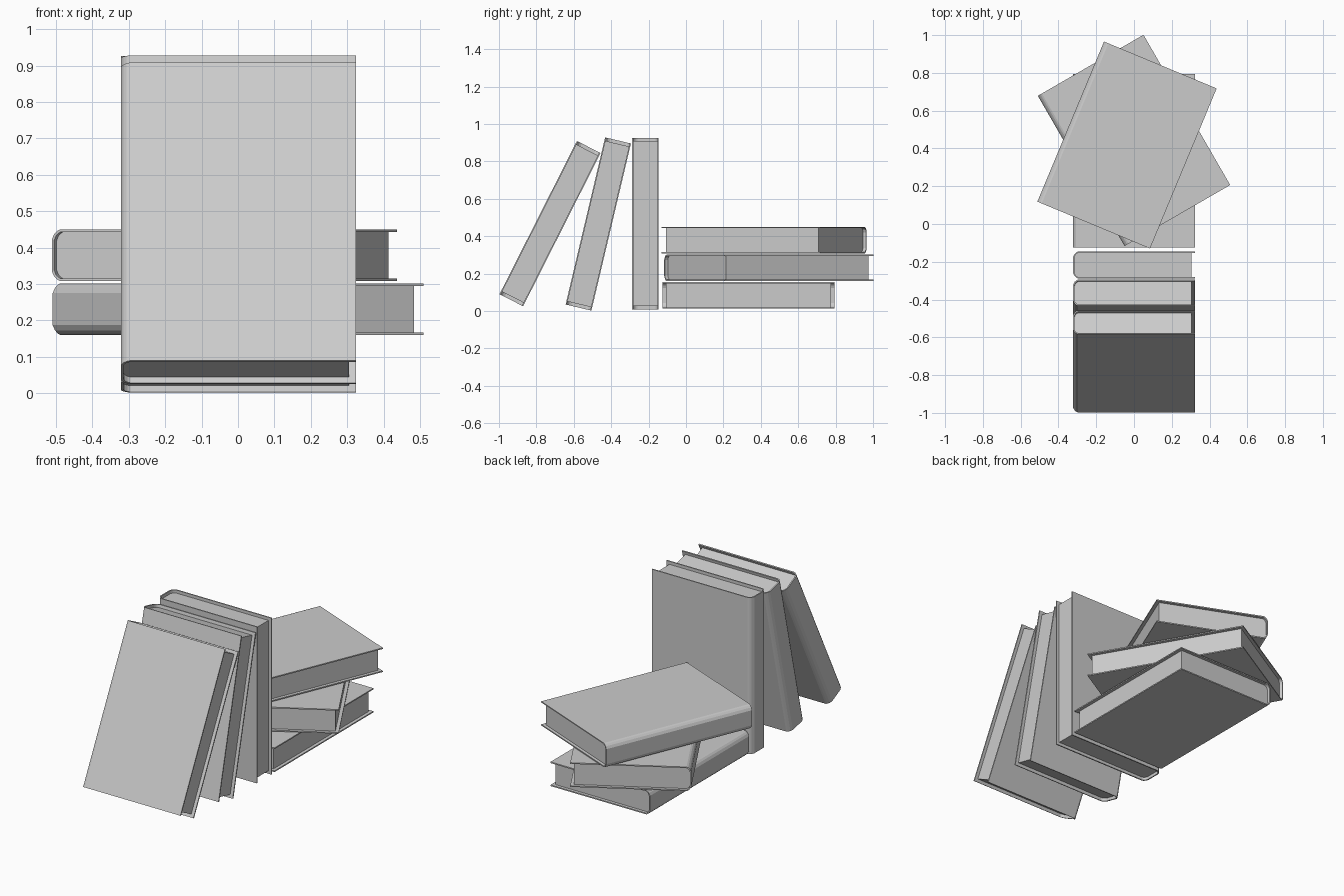
import bpy, bmesh
from math import radians
from mathutils import Matrix

if "Cube" in bpy.data.objects:
    bpy.data.objects.remove(bpy.data.objects["Cube"])

L, T, W = 0.918, 0.142, 0.646      # book length, thickness, width
INSET, BOARD = 0.018, 0.007        # page inset, cover board thickness
R = W / 2

# Upper half of the rounded spine, from board edge to the flat back
OUTER = [(R, T/2), (-R + 0.025, T/2), (-R + 0.016, T/2 - 0.004),
         (-R + 0.007, T/2 - 0.013), (-R, T/2 - 0.027)]
INNER = [(R, T/2 - BOARD), (-R + 0.026, T/2 - BOARD), (-R + 0.019, T/2 - 0.011),
         (-R + 0.012, T/2 - 0.018), (-R + 0.007, T/2 - 0.030)]


def mirrored(half):
    """Half profile continued by its reflection in z."""
    return half + [(x, -z) for x, z in reversed(half)]


def extrude(name, profile, length, matrix):
    """Extrude an x-z profile along local y, centred."""
    bm = bmesh.new()
    face = bm.faces.new([bm.verts.new((x, -length / 2, z)) for x, z in profile])
    ext = bmesh.ops.extrude_face_region(bm, geom=[face])
    new = [v for v in ext['geom'] if isinstance(v, bmesh.types.BMVert)]
    bmesh.ops.translate(bm, verts=new, vec=(0, length, 0))
    bmesh.ops.recalc_face_normals(bm, faces=bm.faces)
    mesh = bpy.data.meshes.new(name)
    bm.to_mesh(mesh)
    bm.free()
    ob = bpy.data.objects.new(name, mesh)
    bpy.context.collection.objects.link(ob)
    ob.matrix_world = matrix


def book(name, loc, axis, degrees):
    m = Matrix.Translation(loc) @ Matrix.Rotation(radians(degrees), 4, axis)
    # Wrap-around cover: outer profile out, inner profile back
    extrude(name + "_cover", mirrored(OUTER) + mirrored(INNER)[::-1], L, m)
    # Page block, set back from the cover on three sides
    pages = [(R - 0.019, INNER[0][1])] + INNER[1:]
    extrude(name + "_pages", mirrored(pages), L - 2 * INSET, m)


# Standing row: one upright and two leaning back against it
book("upright_book", (0.001, -0.217, 0.467), 'X', 90)
book("middle_leaning_book", (0.001, -0.469, 0.465), 'X', 90 - 13.3)
book("front_leaning_book", (0.001, -0.727, 0.467), 'X', 90 - 26.8)

# Stack of three twisted books
book("bottom_stack_book", (0.001, 0.334, 0.083), 'Z', 0)
book("middle_stack_book", (0.0, 0.4425, 0.231), 'Z', 30)
book("top_stack_book", (-0.037, 0.418, 0.379), 'Z', -22.6)
